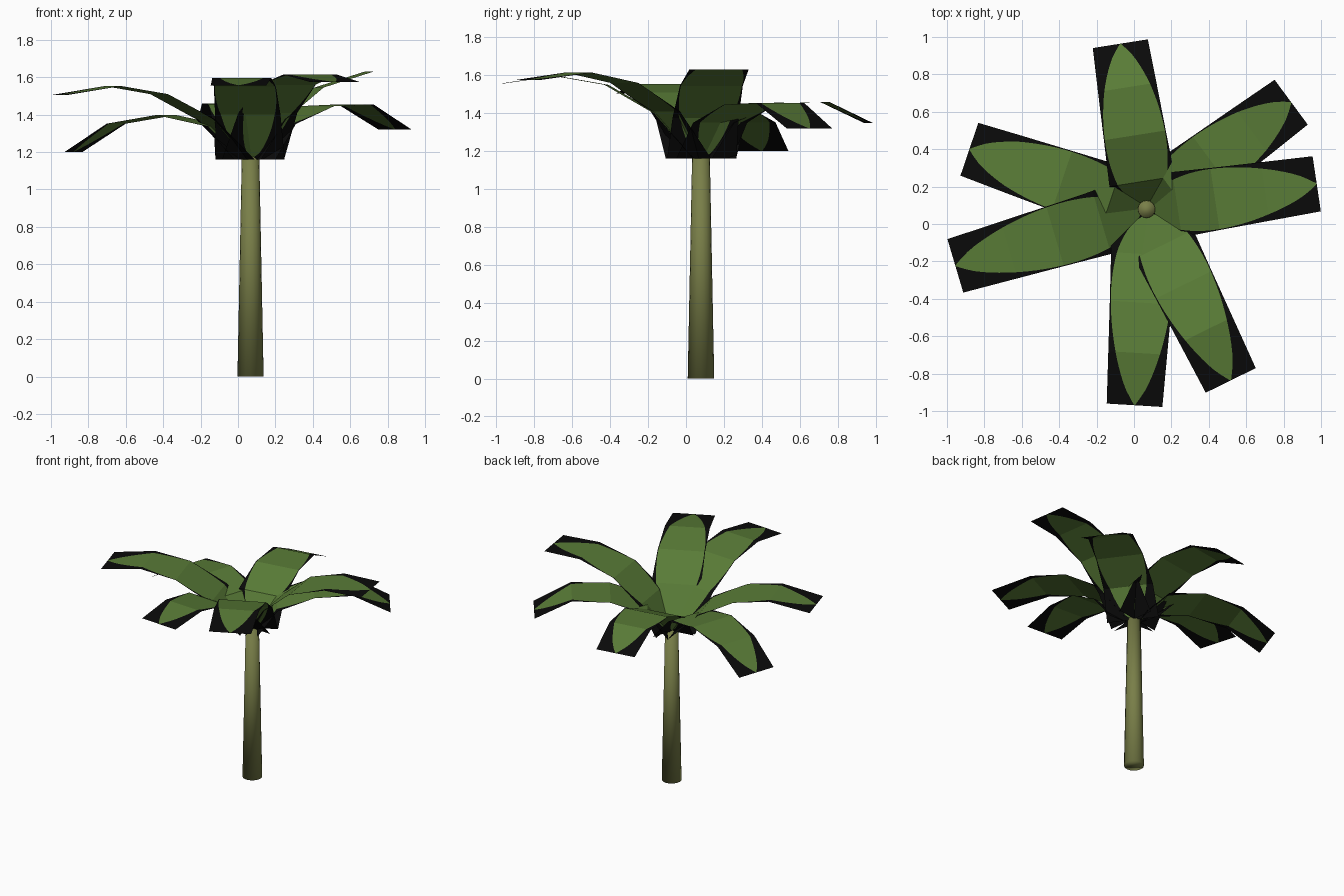
import bpy, bmesh, math
from mathutils import Vector

if "Cube" in bpy.data.objects:
    bpy.data.objects.remove(bpy.data.objects["Cube"])

CENTRE = Vector((0.067, 0.079, 0.0))


def material(name, rgb):
    m = bpy.data.materials.new(name)
    m.diffuse_color = (*rgb, 1.0)
    m.use_nodes = True
    m.node_tree.nodes["Principled BSDF"].inputs["Base Color"].default_value = m.diffuse_color
    return m


BARK = material("olive bark", (0.19, 0.21, 0.065))
GREEN = material("leaf green", (0.10, 0.20, 0.038))
BLACK = material("leaf corner black", (0.003, 0.003, 0.003))


def add_object(name, bm, mats):
    me = bpy.data.meshes.new(name)
    bm.to_mesh(me)
    bm.free()
    for m in mats:
        me.materials.append(m)
    ob = bpy.data.objects.new(name, me)
    bpy.context.collection.objects.link(ob)
    return ob


# Trunk: tapered post, smooth right over its caps
bm = bmesh.new()
bmesh.ops.create_cone(bm, cap_ends=True, segments=16, radius1=0.07,
                      radius2=0.046, depth=1.21)
bmesh.ops.translate(bm, verts=bm.verts, vec=CENTRE + Vector((0, 0, 0.605)))
for f in bm.faces:
    f.smooth = True
add_object("trunk", bm, [BARK])


def leaf(name, angle, profile, steps=7):
    """Bent strip along a (radius, height) profile: green blade, black corners."""
    a = math.radians(angle)
    out = Vector((math.cos(a), math.sin(a), 0))
    side = Vector((-math.sin(a), math.cos(a), 0))
    pts = [(Vector(p), Vector(q)) for p, q in zip(profile, profile[1:])]
    total = sum((q - p).length for p, q in pts)
    bm = bmesh.new()
    rows, run = [], 0.0
    for i, (p, q) in enumerate(pts):
        for k in range(steps + (i == len(pts) - 1)):
            u = k / steps
            c = p.lerp(q, u)
            t = (run + (q - p).length * u) / total
            w = 0.185 - 0.036 * t
            # blade outline, pointed at both ends
            s = max(0.0, math.sin(math.pi * min(t / 0.985, 1.0)))
            h = max(0.002, 0.97 * w * s ** 0.6)
            mid = CENTRE + out * c.x + Vector((0, 0, c.y))
            rows.append([bm.verts.new(mid + side * d) for d in (-w, -h, h, w)])
        run += (q - p).length
    for r0, r1 in zip(rows, rows[1:]):
        for j in range(3):
            f = bm.faces.new((r0[j], r1[j], r1[j + 1], r0[j + 1]))
            f.material_index = 0 if j == 1 else 1
    add_object(name, bm, [GREEN, BLACK])


# Crown: seven leaves, each with its own direction and bend
BASE = (0.03, 1.16)
LEAVES = {
    "back_leaf": (99, [(0.15, 1.35), (0.40, 1.455), (0.66, 1.46), (0.896, 1.348)]),
    "back_right_leaf": (36.5, [(0.17, 1.35), (0.43, 1.445), (0.70, 1.455), (0.962, 1.32)]),
    "right_leaf": (8.5, [(0.165, 1.375), (0.37, 1.545), (0.64, 1.63), (0.92, 1.63)]),
    "front_right_leaf": (-63.8, [(0.21, 1.41), (0.45, 1.56), (0.72, 1.615), (1.02, 1.575)]),
    "front_leaf": (-93.5, [(0.24, 1.40), (0.50, 1.55), (0.77, 1.597), (1.05, 1.557)]),
    "front_left_leaf": (196.5, [(0.25, 1.375), (0.51, 1.51), (0.767, 1.553), (1.066, 1.505)]),
    "back_left_leaf": (161.3, [(0.198, 1.34), (0.477, 1.398), (0.758, 1.352), (1.0, 1.20)]),
}
for name, (angle, path) in LEAVES.items():
    leaf(name, angle, [BASE] + path)
